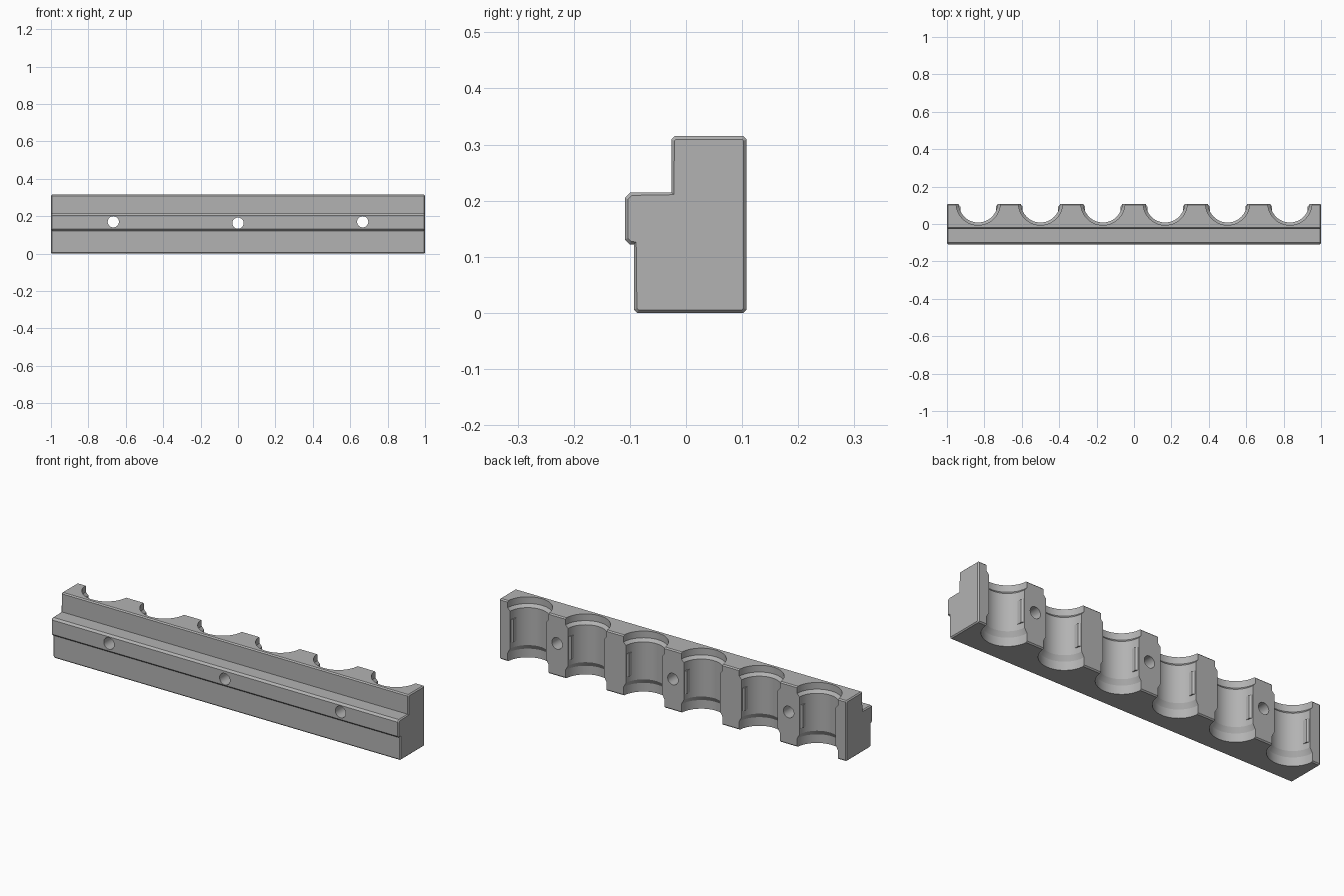
import bpy, bmesh, math
from mathutils import Matrix, Vector

if "Cube" in bpy.data.objects:
    bpy.data.objects.remove(bpy.data.objects["Cube"], do_unlink=True)

grey = bpy.data.materials.new("plain grey")
grey.use_nodes = True
colour = (0.45, 0.45, 0.45, 1)
grey.diffuse_color = colour
grey.node_tree.nodes["Principled BSDF"].inputs["Base Color"].default_value = colour

PITCH = 1 / 3
AXIS_Y = 0.112
SOCKETS = [(i - 2.5) * PITCH for i in range(6)]


def make_object(name, bm):
    bmesh.ops.recalc_face_normals(bm, faces=bm.faces)
    mesh = bpy.data.meshes.new(name)
    bm.to_mesh(mesh)
    bm.free()
    mesh.materials.append(grey)
    obj = bpy.data.objects.new(name, mesh)
    bpy.context.collection.objects.link(obj)
    return obj


def prism(bm, points, direction):
    """Extrude a closed outline and return its two end caps."""
    cap = bm.faces.new([bm.verts.new(p) for p in points])
    out = bmesh.ops.extrude_face_region(bm, geom=[cap], use_keep_orig=True)["geom"]
    end = [f for f in out if isinstance(f, bmesh.types.BMFace)][0]
    bmesh.ops.translate(bm, verts=end.verts, vec=direction)
    return [cap, end]


def combine(target, tool, operation):
    mod = target.modifiers.new(tool.name, 'BOOLEAN')
    mod.operation = operation
    mod.solver = 'EXACT'
    mod.object = tool
    bpy.ops.object.select_all(action='DESELECT')
    bpy.context.view_layer.objects.active = target
    target.select_set(True)
    bpy.ops.object.modifier_apply(modifier=mod.name)
    bpy.data.objects.remove(tool, do_unlink=True)


# Stepped rail with chamfered corners and chamfered ends
C = 0.006
outline = [(-0.093 + C, 0), (0.108 - C, 0), (0.108, C), (0.108, 0.315 - C),
           (0.108 - C, 0.315), (-0.026 + C, 0.315), (-0.026, 0.315 - C),
           (-0.026, 0.215), (-0.099, 0.215), (-0.109, 0.205), (-0.109, 0.131),
           (-0.1, 0.122), (-0.093, 0.122), (-0.093, C)]
bm = bmesh.new()
caps = prism(bm, [(C - 1, y, z) for y, z in outline], Vector((2 - 2 * C, 0, 0)))
bmesh.ops.recalc_face_normals(bm, faces=bm.faces)
bmesh.ops.inset_individual(bm, faces=caps, thickness=C, depth=C)
rail = make_object("socket_rail", bm)

# Turned sockets, wide at the rim and the foot
bm = bmesh.new()
turned = [(0, -0.05), (0.118, -0.05), (0.118, 0.045), (0.104, 0.07),
          (0.104, 0.265), (0.118, 0.28), (0.118, 0.36), (0, 0.36)]
for x in SOCKETS:
    verts = [bm.verts.new((x + r, AXIS_Y, z)) for r, z in turned]
    edges = [bm.edges.new(pair) for pair in zip(verts, verts[1:])]
    bmesh.ops.spin(bm, geom=verts + edges, cent=(x, AXIS_Y, 0), axis=(0, 0, 1),
                   angle=2 * math.pi, steps=64)
bmesh.ops.remove_doubles(bm, verts=bm.verts, dist=0.0001)
combine(rail, make_object("socket_cutter", bm), 'DIFFERENCE')

# Grip tabs on both sides of every socket
bm = bmesh.new()
tab = [(0.13, 0.06), (0.095, 0.06), (0.095, 0.093), (0.106, 0.106), (0.13, 0.106)]
for x in SOCKETS:
    for side in (-1, 1):
        prism(bm, [(x + side * a, y, 0.1) for a, y in tab], Vector((0, 0, 0.12)))
combine(rail, make_object("grip_tabs", bm), 'UNION')

# Screw holes through the rail
bm = bmesh.new()
for x, z in ((-2 * PITCH, 0.17), (0, 0.163), (2 * PITCH, 0.17)):
    bmesh.ops.create_cone(bm, cap_ends=True, segments=32, radius1=0.03, radius2=0.03,
                          depth=0.5, matrix=Matrix.Translation((x, 0, z))
                          @ Matrix.Rotation(math.pi / 2, 4, 'X'))
combine(rail, make_object("screw_hole_cutter", bm), 'DIFFERENCE')

bpy.ops.object.shade_smooth_by_angle(angle=math.radians(25))
